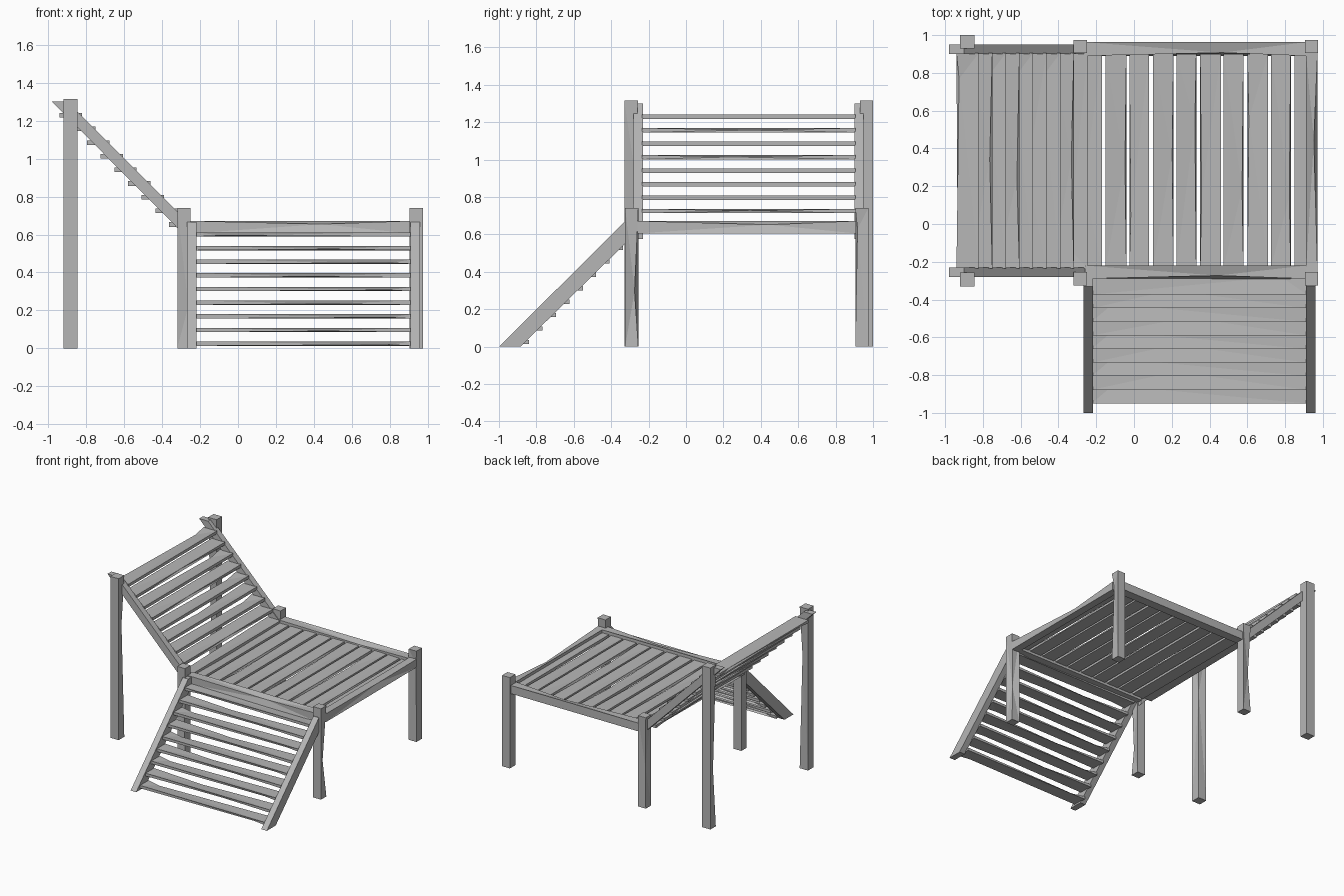
import bpy, bmesh, random
from mathutils import Vector

random.seed(4)
if "Cube" in bpy.data.objects:
    bpy.data.objects.remove(bpy.data.objects["Cube"], do_unlink=True)

grey = bpy.data.materials.new("weathered grey wood")
grey.use_nodes = True
colour = (0.47, 0.47, 0.47, 1)
grey.diffuse_color = colour
grey.node_tree.nodes["Principled BSDF"].inputs["Base Color"].default_value = colour


def finish(name, bm):
    bmesh.ops.recalc_face_normals(bm, faces=bm.faces)
    mesh = bpy.data.meshes.new(name)
    bm.to_mesh(mesh)
    bm.free()
    mesh.materials.append(grey)
    obj = bpy.data.objects.new(name, mesh)
    bpy.context.collection.objects.link(obj)


def chip_edge(bm, centre, size, axis, signs, t, depth):
    """Dent one long edge, chosen by its side on the two short axes."""
    short = [a for a in range(3) if a != axis]
    for e in list(bm.edges):
        mid = (e.verts[0].co + e.verts[1].co) / 2 - centre
        along = abs(e.verts[0].co[axis] - e.verts[1].co[axis])
        if along > size[axis] * 0.9 and all(mid[a] * s > 0 for a, s in zip(short, signs)):
            low = min(e.verts, key=lambda v: v.co[axis])
            _, v = bmesh.utils.edge_split(e, low, t)
            for a, s in zip(short, signs):
                v.co[a] -= s * min(depth, size[a] * 0.45)
            break


def beam(name, x, y, z, chips=()):
    """Box between the given ranges, with worn spots on its long edges."""
    lo, hi = Vector((x[0], y[0], z[0])), Vector((x[1], y[1], z[1]))
    size, centre = hi - lo, (lo + hi) / 2
    bm = bmesh.new()
    bmesh.ops.create_cube(bm, size=1)
    for v in bm.verts:
        v.co = Vector(c * s for c, s in zip(v.co, size)) + centre
    axis = max(range(3), key=lambda a: size[a])
    for signs, t, depth in chips:
        chip_edge(bm, centre, size, axis, signs, t, depth)
    bmesh.ops.triangulate(bm, faces=[f for f in bm.faces if len(f.verts) > 4])
    finish(name, bm)


def extrude_profile(name, points, offset):
    """Flat outline pushed sideways into a solid."""
    bm = bmesh.new()
    face = bm.faces.new([bm.verts.new(p) for p in points])
    new = bmesh.ops.extrude_face_region(bm, geom=[face])["geom"]
    bmesh.ops.translate(bm, vec=offset, verts=[v for v in new if isinstance(v, bmesh.types.BMVert)])
    finish(name, bm)


# Short corner posts
posts = {
    "front_right_post": (-0.32, -0.325, [((1, -1), 0.3, 0.012)]),
    "front_left_post": (0.905, -0.325, [((1, 1), 0.4, 0.02)]),
    "back_right_post": (-0.32, 0.905, [((-1, 1), 0.45, 0.015)]),
    "back_left_post": (0.905, 0.905, [((1, -1), 0.85, 0.012)]),
}
for name, (x, y, chips) in posts.items():
    beam(name, (x, x + 0.07), (y, y + 0.07), (0, 0.74), chips)

# Tall posts behind the sloping back
beam("front_tall_post", (-0.92, -0.845), (-0.33, -0.257), (0, 1.315), [((1, 1), 0.7, 0.015)])
beam("back_tall_post", (-0.92, -0.845), (0.93, 1.0), (0, 1.315), [((-1, -1), 0.35, 0.015)])

# Platform frame
rail_z = (0.605, 0.672)
beam("front_rail", (-0.26, 0.91), (-0.29, -0.22), rail_z, [((-1, 1), 0.6, 0.017)])
beam("back_rail", (-0.26, 0.91), (0.89, 0.963), rail_z, [((-1, 1), 0.62, 0.017)])
beam("left_rail", (0.91, 0.972), (-0.26, 0.91), rail_z, [((1, 1), 0.6, 0.02)])

# Platform slats
pitch = 0.125
for i in range(9):
    x = -0.275 + i * pitch
    width = 0.11 if i % 2 else 0.105
    beam(f"deck_slat_{i}", (x, x + width), (-0.23, 0.9), (0.625, 0.648),
         [((random.choice((-1, 1)), 1), random.uniform(0.2, 0.8), 0.008)])
beam("deck_end_slat", (0.85, 0.912), (-0.23, 0.9), (0.625, 0.648))

# Ramp side rails
for name, x in (("ramp_right_rail", -0.268), ("ramp_left_rail", 0.91)):
    extrude_profile(name, [(x, -1, 0), (x, -0.885, 0), (x, -0.27, 0.605), (x, -0.27, 0.665),
                           (x, -0.33, 0.665)], (0.05, 0, 0))

# Sloping back side rails
for name, y in (("backrest_front_rail", -0.28), ("backrest_back_rail", 0.9)):
    extrude_profile(name, [(-0.98, y, 1.3), (-0.9, y, 1.3), (-0.26, y, 0.66), (-0.26, y, 0.575)],
                    (0, 0.05, 0))


def wear(i):
    """Middle wear on every other tread, end wear on the rest."""
    t = random.uniform(0.35, 0.6) if i % 2 else random.choice((0.1, 0.88))
    return [((random.choice((-1, 1)), 1), t, 0.014), ((-1, -1), 1 - t, 0.006)]


# Ramp and sloping back treads, level boards stepped along the rails
step = 0.072
for i in range(9):
    y, z = -0.95 + i * step, 0.013 + i * step
    beam(f"ramp_tread_{i}", (-0.225, 0.915), (y, y + 0.11), (z, z + 0.023), wear(i))
    x, z = -0.94 + i * step, 1.217 - i * step
    beam(f"backrest_tread_{i}", (x, x + 0.118), (-0.235, 0.905), (z, z + 0.024), wear(i))
